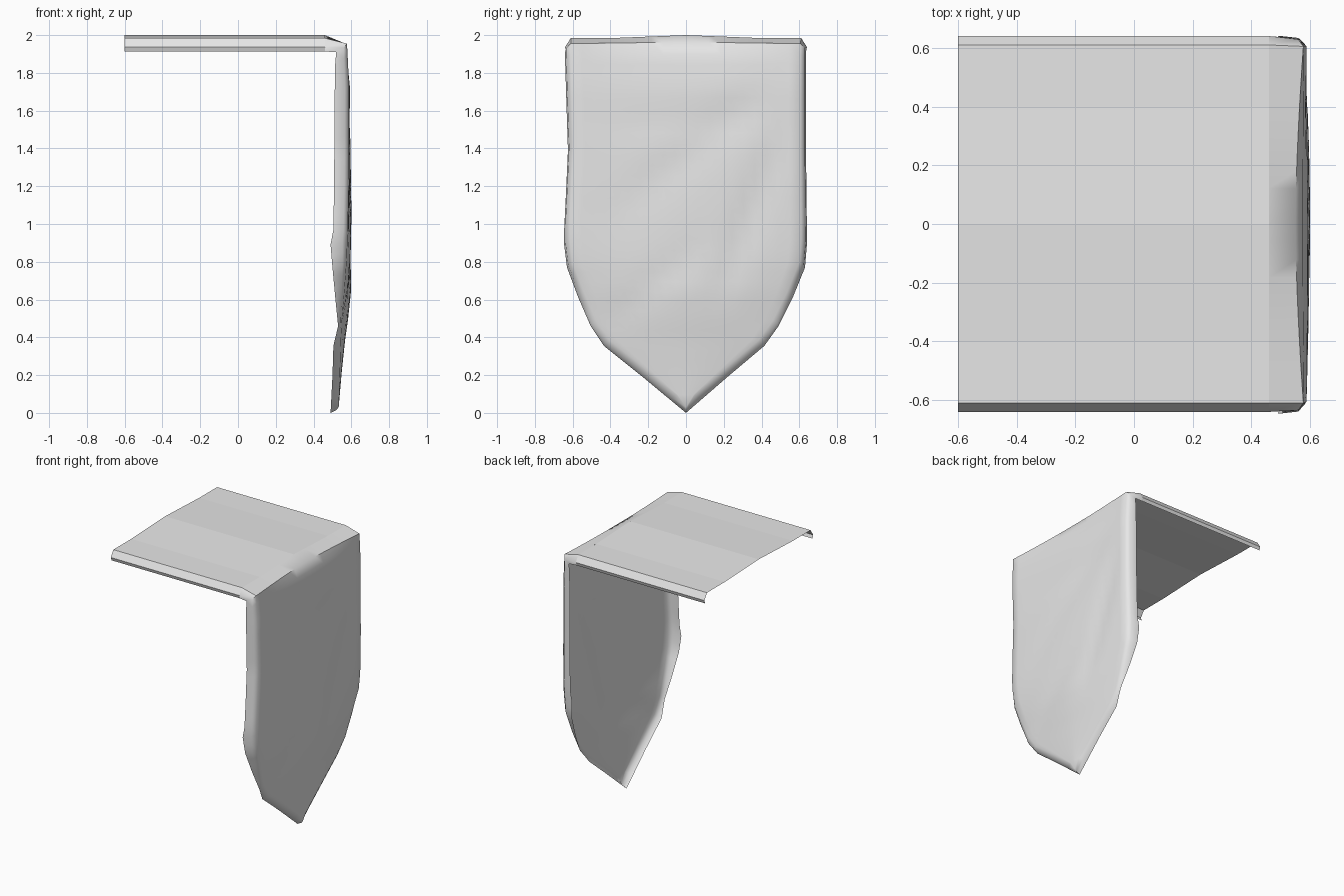
import bpy, bmesh, math

if "Cube" in bpy.data.objects:
    bpy.data.objects.remove(bpy.data.objects["Cube"])

cloth = bpy.data.materials.new("light_grey_cloth")
cloth.diffuse_color = (0.8, 0.8, 0.8, 1)
cloth.use_nodes = True
cloth.node_tree.nodes["Principled BSDF"].inputs["Base Color"].default_value = cloth.diffuse_color


def sheet(name, rows, smooth):
    """Skin a list of equally long point rows into an open sheet."""
    bm = bmesh.new()
    grid = [[bm.verts.new(p) for p in row] for row in rows]
    for a, b in zip(grid, grid[1:]):
        for i in range(len(a) - 1):
            bm.faces.new((a[i], b[i], b[i + 1], a[i + 1]))
    bmesh.ops.remove_doubles(bm, verts=bm.verts[:], dist=0.0005)
    me = bpy.data.meshes.new(name)
    bm.to_mesh(me)
    bm.free()
    me.materials.append(cloth)
    ob = bpy.data.objects.new(name, me)
    bpy.context.collection.objects.link(ob)
    if smooth:
        bpy.context.view_layer.objects.active = ob
        ob.select_set(True)
        bpy.ops.object.shade_smooth_by_angle(angle=math.radians(50))
        ob.select_set(False)
    return ob


def top_z(y):
    return 1.984 + 0.016 * max(0, 1 - abs(y) / 0.4)


# Flat cover with turned-down side flaps
half = [(0.632, 1.913), (0.64, 1.937), (0.61, 1.984), (0.4, 1.984)]
profile = [(-y, z) for y, z in half] + [(0, 2.0)] + [(y, z) for y, z in reversed(half)]
sheet("top_cover", [[(x, y, z) for y, z in profile] for x in (-0.6, 0.46)], False)

# Hanging panel rows: z, centre x, side x, hem x, left width, right width
ROWS = [
    (1.955, .550, .577, .520, .640, .635),
    (1.900, .575, .580, .515, .640, .635),
    (1.730, .592, .588, .512, .635, .635),
    (1.420, .599, .588, .510, .625, .635),
    (1.200, .600, .586, .508, .635, .638),
    (1.000, .600, .582, .505, .645, .640),
    (0.920, .600, .580, .490, .645, .640),
    (0.800, .600, .575, .500, .630, .630),
    (0.640, .598, .563, .515, .570, .565),
    (0.490, .582, .550, .530, .505, .490),
    (0.385, .567, .545, .505, .435, .415),
    (0.225, .550, .540, .500, .235, .225),
    (0.030, .533, .533, .490, .000, .000),
]
N = 20  # columns across the face


def crease(y, z, y0, z0, y1, z1, width):
    """Soft bump along a diagonal line, fading at its ends."""
    dy, dz = y1 - y0, z1 - z0
    length = math.hypot(dy, dz)
    t = ((y - y0) * dy + (z - z0) * dz) / length ** 2
    d = ((y - y0) * dz - (z - z0) * dy) / length
    fade = max(0, 1 - (2 * t - 1) ** 2)
    return fade * math.exp(-(d / width) ** 2)


def folds(y, z):
    return (-0.016 * crease(y, z, .62, 1.75, .15, .55, .07)
            - 0.010 * crease(y, z, .62, 1.85, -.50, .95, .10)
            - 0.006 * crease(y, z, .50, 1.60, -.50, 1.50, .08)
            - 0.008 * crease(y, z, .20, 1.00, -.50, .40, .08))


def panel_row(z, xc, xe, xr, wl, wr):
    drop = 0.045 if z > 1.85 else 0.03
    fl, fr = max(wl - 0.03, 0), max(wr - 0.03, 0)
    face = []
    for i in range(N + 1):
        u = 2 * i / N - 1
        y = u * (fr if u > 0 else fl)
        x = xc + (xe - xc) * abs(u) ** 1.6
        if z < 1.94:
            x += folds(y, z) * (1 - u ** 4)
        face.append((x, y, z + (0.008 * (1 - abs(u)) if z > 1.94 else 0)))
    xm = xe - 0.3 * (xe - xr)
    left = [(xr, -wl, z - drop), (xm, -max(wl - .006, 0), z - drop / 2)]
    right = [(xm, max(wr - .006, 0), z - drop / 2), (xr, wr, z - drop)]
    return left + face + right


# Rounded strip joining the cover to the panel
first = [(0.46, -y, z) for y, z in half[:2]]
for i in range(N + 1):
    y = 0.61 * (2 * i / N - 1)
    first.append((0.46, y, top_z(y)))
first += [(0.46, y, z) for y, z in reversed(half[:2])]

rows = [first]
for a, b in zip(ROWS, ROWS[1:]):
    steps = max(1, round((a[0] - b[0]) / 0.06))
    for k in range(steps):
        rows.append(panel_row(*[p + (q - p) * k / steps for p, q in zip(a, b)]))
rows.append(panel_row(*ROWS[-1]))
sheet("hanging_panel", rows, True)
